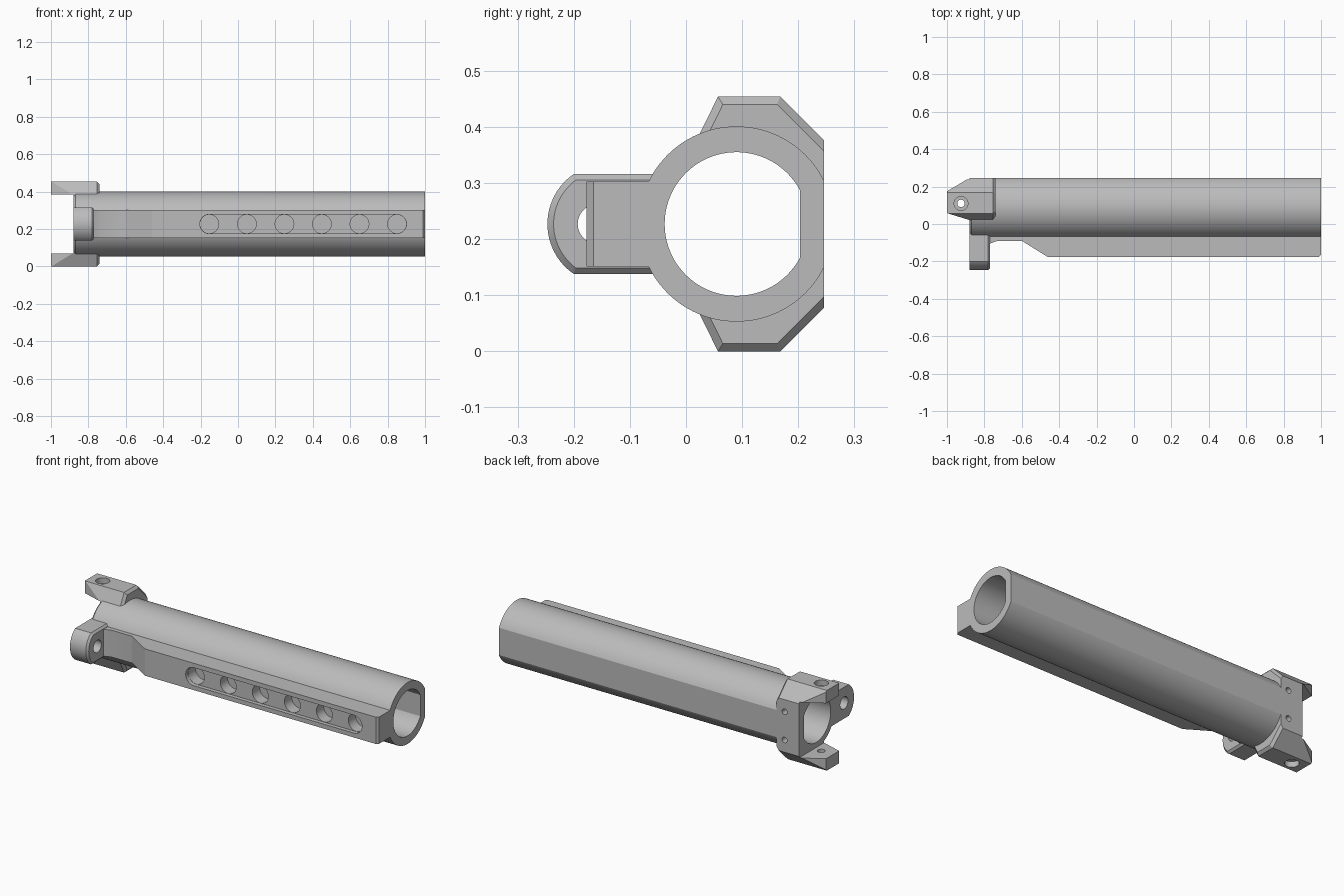
import bpy, bmesh, math

cube = bpy.data.objects.get("Cube")
if cube:
    bpy.data.objects.remove(cube, do_unlink=True)

CY, CZ = 0.09, 0.227      # tube axis
BACK = 0.246              # flat back plane

grey = bpy.data.materials.new("satin_grey")
grey.use_nodes = True
grey.diffuse_color = (0.5, 0.5, 0.5, 1)
grey.node_tree.nodes["Principled BSDF"].inputs["Base Color"].default_value = (0.5, 0.5, 0.5, 1)


def arc(c0, c1, r, start=0.0, end=2 * math.pi, n=96):
    """Points on an arc; a full circle leaves out the repeated last point."""
    full = abs(end - start - 2 * math.pi) < 1e-6
    count = n if full else n + 1
    return [(c0 + r * math.cos(start + (end - start) * i / n),
             c1 + r * math.sin(start + (end - start) * i / n)) for i in range(count)]


def flat_circle(r, flat):
    """Circle around the tube axis with its back cut off flat."""
    a = math.acos((flat - CY) / r)
    return arc(CY, CZ, r, a, 2 * math.pi - a)


def prism(name, pts, axis, lo, hi, chamfer=0.0, chamfer_at=None):
    """Extrude a profile along an axis, optionally chamfering one end rim."""
    place = {"x": lambda p, t: (t, p[0], p[1]),
             "y": lambda p, t: (p[0], t, p[1]),
             "z": lambda p, t: (p[0], p[1], t)}[axis]
    bm = bmesh.new()
    ends = [[bm.verts.new(place(p, t)) for p in pts] for t in (lo, hi)]
    bm.faces.new(ends[0])
    bm.faces.new(ends[1])
    n = len(pts)
    for i in range(n):
        j = (i + 1) % n
        bm.faces.new((ends[0][i], ends[0][j], ends[1][j], ends[1][i]))
    bmesh.ops.recalc_face_normals(bm, faces=bm.faces)
    if chamfer:
        rim = [e for e in bm.edges
               if all(abs(v.co.x - chamfer_at) < 1e-5 for v in e.verts)
               and not all(v.co.y > BACK - 0.001 for v in e.verts)]
        bmesh.ops.bevel(bm, geom=rim, offset=chamfer, segments=1,
                        affect="EDGES", clamp_overlap=True)
    mesh = bpy.data.meshes.new(name)
    bm.to_mesh(mesh)
    bm.free()
    mesh.materials.append(grey)
    ob = bpy.data.objects.new(name, mesh)
    bpy.context.collection.objects.link(ob)
    return ob


def combine(target, other, operation):
    """Apply a boolean and remove the helper."""
    mod = target.modifiers.new(operation.lower(), "BOOLEAN")
    mod.object, mod.operation, mod.solver = other, operation, "EXACT"
    bpy.context.view_layer.objects.active = target
    bpy.ops.object.modifier_apply(modifier=mod.name)
    bpy.data.objects.remove(other, do_unlink=True)


# Main tube
body = prism("buffer_tube", flat_circle(0.174, BACK), "x", -0.88, 1, 0.012, -0.88)

# Front rail with a stepped-down end
rail = prism("front_rail", [(1, 0), (1, -0.165), (0.988, -0.177), (-0.46, -0.177),
                            (-0.6, -0.09), (-0.73, -0.09), (-0.77, -0.105), (-0.77, 0)],
             "z", CZ - 0.076, CZ + 0.076)

# Round-nosed lug at the front
half = math.asin(0.089 / 0.108)
nose = arc(-0.139, CZ, 0.108, math.pi - half, math.pi + half, 24)
lug = prism("front_lug", [(0, CZ + 0.089)] + nose + [(0, CZ - 0.089)],
            "x", -0.88, -0.77, 0.011, -0.77)

# Rear bracket with an upper and a lower ear
upper = [(0.02, 0.379), (0.057, 0.454), (0.168, 0.454), (BACK, 0.376)]
lower = [(y, 2 * CZ - z) for y, z in reversed(upper)]
bracket = prism("ear_bracket", upper + lower, "x", -1, -0.74, 0.014, -0.74)
taper = prism("ear_taper", [(-1, 0.058), (-0.87, 0.018), (-0.7, 0.018), (-0.7, 0.3),
                            (-0.88, 0.3), (-0.88, BACK), (-1, 0.175)], "z", -0.1, 0.6)
combine(bracket, taper, "INTERSECT")
gap = prism("ear_gap", [(-1.1, -0.1), (-0.88, -0.1), (-0.88, 0.4), (-1.1, 0.4)],
            "z", CZ - 0.157, CZ + 0.157)
combine(bracket, gap, "DIFFERENCE")

for part in (rail, lug, bracket):
    combine(body, part, "UNION")

# Bore with a flat back
combine(body, prism("bore", flat_circle(0.128, 0.203), "x", -1.1, 1.1), "DIFFERENCE")

# Slot along the rail with six round pockets
slot = (arc(0.85, CZ, 0.051, -math.pi / 2, math.pi / 2, 20)
        + arc(-0.153, CZ, 0.051, math.pi / 2, 1.5 * math.pi, 20))
combine(body, prism("slot", slot, "y", -0.3, -0.155), "DIFFERENCE")
for i in range(6):
    pocket = prism("pocket", arc(-0.153 + 0.2006 * i, CZ, 0.05, n=40), "y", -0.2, -0.09)
    combine(body, pocket, "DIFFERENCE")

# Lug hole
combine(body, prism("lug_hole", arc(-0.158, CZ, 0.035, n=32), "x", -1, -0.7), "DIFFERENCE")

# Counterbored ear holes and the back screw holes
for side in (1, -1):
    for r, inner in ((0.02, 0.14), (0.037, 0.195)):
        lo, hi = sorted((CZ + side * inner, CZ + side * 0.3))
        combine(body, prism("ear_hole", arc(-0.925, 0.11, r, n=32), "z", lo, hi), "DIFFERENCE")
    screw = prism("screw_hole", arc(-0.79, CZ + side * 0.08, 0.016, n=24), "y", 0.18, 0.3)
    combine(body, screw, "DIFFERENCE")

# Smooth the round walls, keep machined edges sharp
bpy.ops.object.select_all(action="DESELECT")
body.select_set(True)
bpy.context.view_layer.objects.active = body
bpy.ops.object.shade_smooth_by_angle(angle=math.radians(25))
